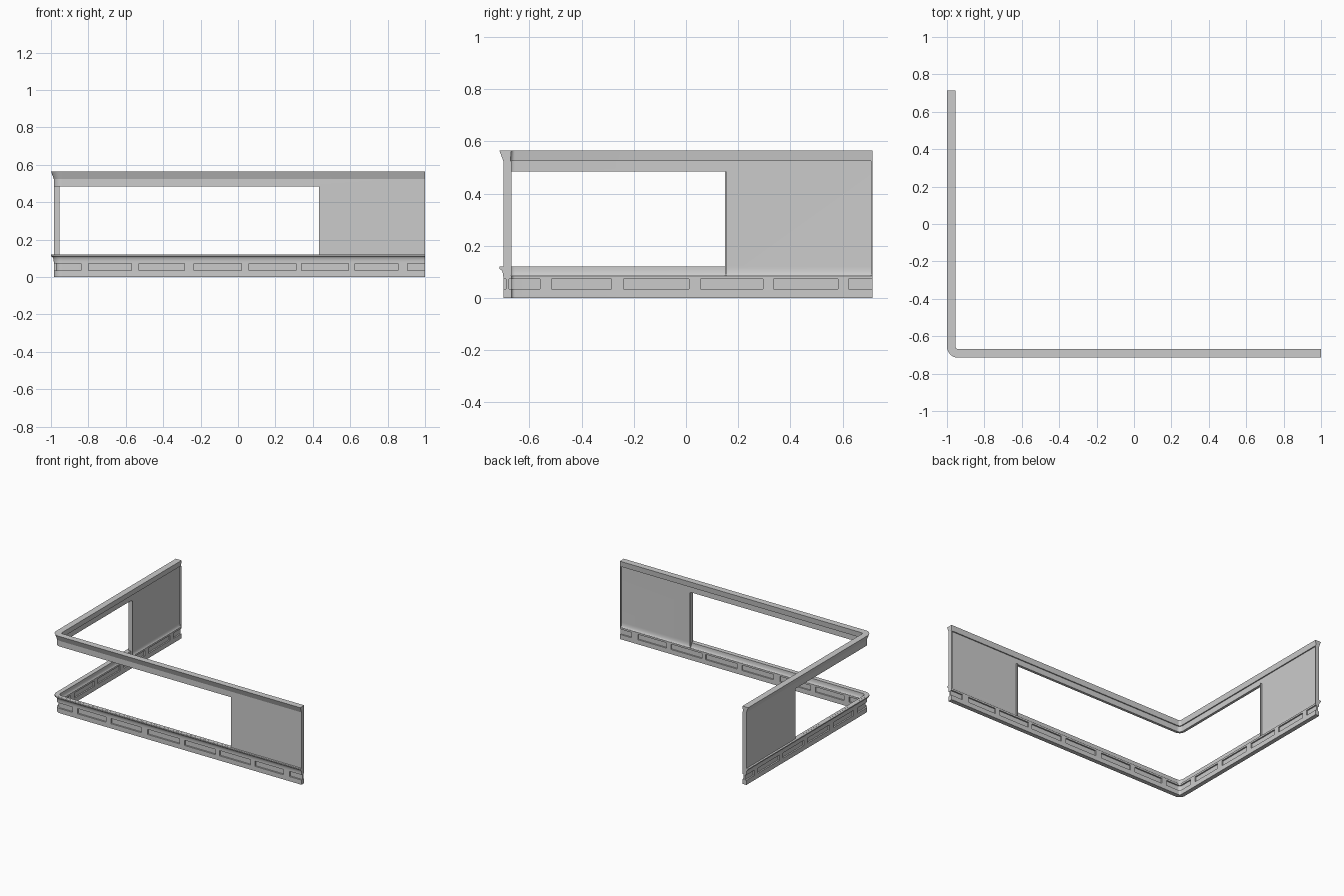
import bpy, bmesh
from math import sin, cos, pi
from mathutils import Vector

if "Cube" in bpy.data.objects:
    bpy.data.objects.remove(bpy.data.objects["Cube"])

RADIUS = 0.06
CORNER = Vector((-0.94, -0.655, 0))
FRONT, SIDE = Vector((0, -1, 0)), Vector((-1, 0, 0))
INNER, FULL = 0.034, 0.046


def front(x):
    return Vector((x, CORNER.y, 0)), FRONT


def side(y):
    return Vector((CORNER.x, y, 0)), SIDE


def around(x, y, steps=8):
    """Frames running from the front wall, round the corner, to the side wall."""
    arc = [(CORNER, Vector((-sin(a), -cos(a), 0)))
           for a in (i * pi / 2 / steps for i in range(steps + 1))]
    return [front(x)] + arc + [side(y)]


def sweep(bm, profile, frames):
    """Sweep a closed (depth, height) profile along frames and cap the ends."""
    rings = [[bm.verts.new(o + n * (RADIUS - d) + Vector((0, 0, z)))
              for d, z in profile] for o, n in frames]
    for a, b in zip(rings, rings[1:]):
        for i in range(len(profile)):
            j = (i + 1) % len(profile)
            bm.faces.new((a[i], a[j], b[j], b[i]))
    bm.faces.new(rings[0])
    bm.faces.new(rings[-1])


def rect(d0, d1, z0, z1):
    return [(d0, z0), (d1, z0), (d1, z1), (d0, z1)]


def make(name, bm):
    bmesh.ops.recalc_face_normals(bm, faces=bm.faces[:])
    mesh = bpy.data.meshes.new(name)
    bm.to_mesh(mesh)
    bm.free()
    obj = bpy.data.objects.new(name, mesh)
    bpy.context.collection.objects.link(obj)
    return obj


# Corner wall with a coved base moulding and a flared top rail
turns = [t * pi / 16 for t in range(9)]
outer_cove = [(0.015 - 0.012 * (1 - cos(a)), 0.08 + 0.03 * sin(a)) for a in turns]
inner_cove = [(INNER + (FULL - INNER) * (1 - cos(a)), 0.12 - 0.035 * sin(a))
              for a in turns]
profile = ([(0.015, 0)] + outer_cove
           + [(0, 0.112), (0, 0.12), (0.015, 0.12), (0.015, 0.525),
              (0, 0.565), (FULL, 0.565), (0.042, 0.525), (INNER, 0.525)]
           + inner_cove + [(FULL, 0)])
bm = bmesh.new()
sweep(bm, profile, around(1, 0.715))
wall = make("corner_wall", bm)

# Wraparound window opening
bm = bmesh.new()
sweep(bm, rect(-0.02, 0.055, 0.1205, 0.484), around(0.433, 0.15))
window_cutter = make("window_cutter", bm)

# Recessed base panels on both faces of the wall
bm = bmesh.new()
front_panels = [(-0.8, -0.57), (-0.53, -0.285), (-0.235, 0.02), (0.06, 0.31),
                (0.34, 0.59), (0.625, 0.855), (0.905, 1.05)]
side_panels = [(-0.515, -0.285), (-0.24, 0.012), (0.055, 0.295),
               (0.335, 0.583), (0.622, 0.76)]
for d0, d1 in ((-0.02, 0.026), (0.036, 0.055)):
    section = rect(d0, d1, 0.034, 0.072)
    sweep(bm, section, around(-0.84, -0.56))
    for a, b in front_panels:
        sweep(bm, section, [front(a), front(b)])
    for a, b in side_panels:
        sweep(bm, section, [side(a), side(b)])
panel_cutter = make("panel_cutter", bm)

# Apply the cuts
for cutter in (window_cutter, panel_cutter):
    cut = wall.modifiers.new(cutter.name, "BOOLEAN")
    cut.operation = "DIFFERENCE"
    cut.solver = "EXACT"
    cut.object = cutter
bpy.context.view_layer.update()
bpy.ops.object.select_all(action="DESELECT")
wall.select_set(True)
bpy.context.view_layer.objects.active = wall
for name in ("window_cutter", "panel_cutter"):
    bpy.ops.object.modifier_apply(modifier=name)
for cutter in (window_cutter, panel_cutter):
    bpy.data.objects.remove(cutter)
bpy.ops.object.shade_smooth_by_angle(angle=pi / 12)

# Thin end caps and window jambs closing the hollow inner face
bm = bmesh.new()
cap = rect(INNER, FULL, 0.086, 0.525)
jamb = rect(INNER, FULL, 0.086, 0.484)
for place, start, end in ((front, 0.433, 1), (side, 0.15, 0.715)):
    sweep(bm, cap, [place(end - 0.006), place(end)])
    sweep(bm, jamb, [place(start), place(start + 0.006)])
make("end_caps_and_jambs", bm)
